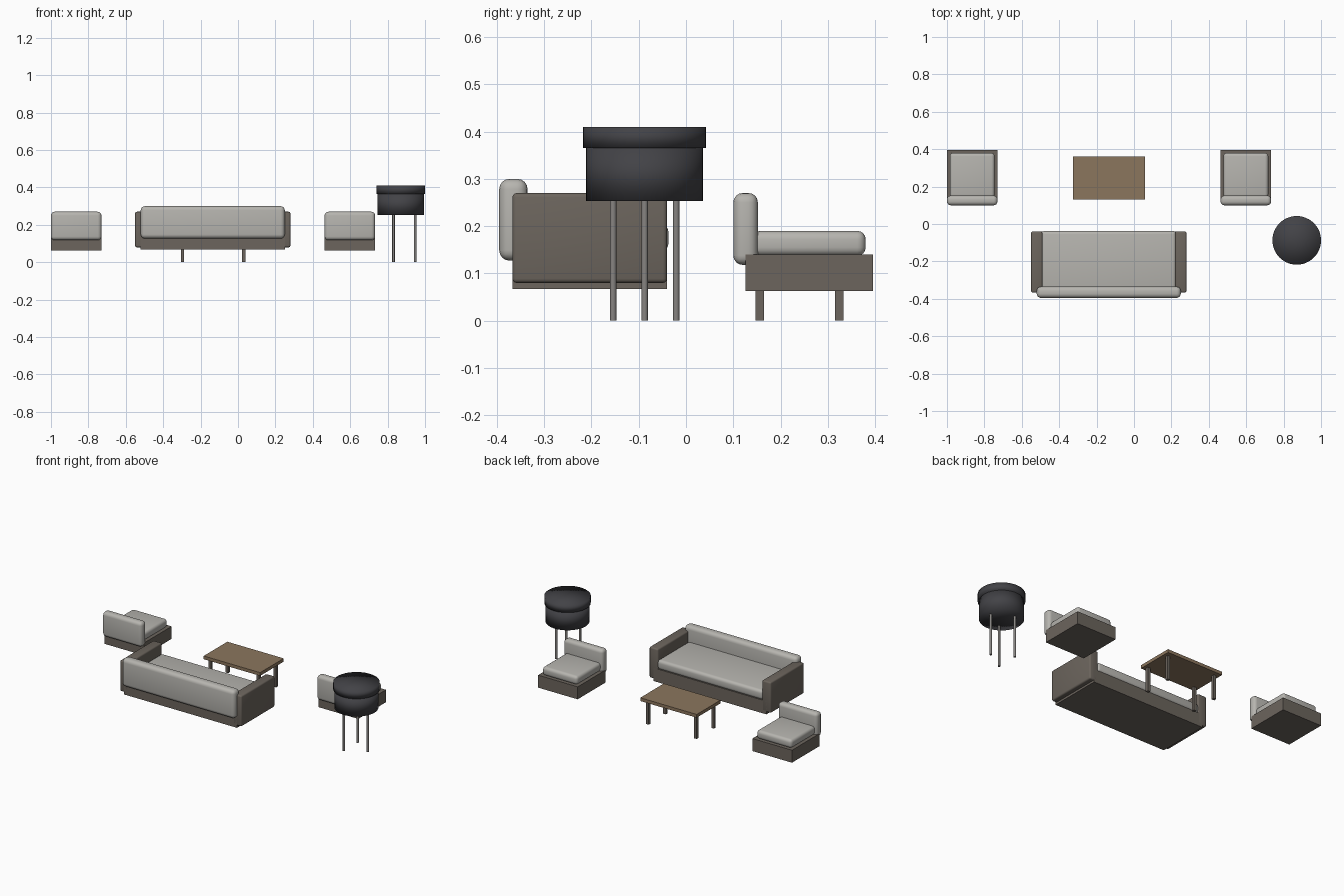
import bpy, math
from mathutils import Vector

cube = bpy.data.objects.get("Cube")
if cube:
    bpy.data.objects.remove(cube, do_unlink=True)


def material(name, rgb):
    m = bpy.data.materials.new(name)
    m.use_nodes = True
    m.diffuse_color = (*rgb, 1)
    m.node_tree.nodes["Principled BSDF"].inputs["Base Color"].default_value = (*rgb, 1)
    return m


fabric = material("light grey fabric", (0.47, 0.46, 0.43))
frame = material("taupe frame", (0.15, 0.13, 0.11))
wood = material("brown wood", (0.26, 0.18, 0.11))
black = material("charcoal", (0.055, 0.055, 0.062))
metal = material("grey metal", (0.24, 0.23, 0.22))


def box(name, x, y, z, mat, bevel=0, segments=4):
    """Box spanning the given (min, max) ranges, with optional rounded edges."""
    low, high = Vector((x[0], y[0], z[0])), Vector((x[1], y[1], z[1]))
    bpy.ops.mesh.primitive_cube_add(size=1, location=(low + high) / 2)
    ob = bpy.context.object
    ob.name = name
    ob.scale = high - low
    bpy.ops.object.transform_apply(location=False, rotation=False, scale=True)
    ob.data.materials.append(mat)
    if bevel:
        mod = ob.modifiers.new("Rounded edges", "BEVEL")
        mod.width = bevel
        mod.segments = segments
        bpy.ops.object.modifier_apply(modifier=mod.name)
        bpy.ops.object.shade_smooth_by_angle(angle=math.radians(35))
    return ob


def cylinder(name, x, y, z, radius, mat, sides=32, fill="NGON"):
    bpy.ops.mesh.primitive_cylinder_add(vertices=sides, radius=radius, depth=z[1] - z[0],
                                        end_fill_type=fill, location=(x, y, sum(z) / 2))
    ob = bpy.context.object
    ob.name = name
    ob.data.materials.append(mat)
    return ob


# Sofa
depth = (-0.367, -0.04)
box("sofa_base", (-0.52, 0.25), depth, (0.067, 0.148), frame)
for side, x in (("right", -0.55), ("left", 0.22)):
    box(f"sofa_{side}_arm", (x, x + 0.06), depth, (0.08, 0.27), frame, 0.009, 3)
box("sofa_seat_cushion", (-0.495, 0.225), (-0.35, -0.037), (0.146, 0.205), fabric, 0.018)
box("sofa_back_cushion", (-0.52, 0.25), (-0.395, -0.335), (0.127, 0.30), fabric, 0.022)

# Armchairs
for side, x in (("right", -1.0), ("left", 0.463)):
    box(f"{side}_chair_base", (x, x + 0.27), (0.126, 0.395), (0.063, 0.14), frame)
    box(f"{side}_chair_seat", (x + 0.015, x + 0.255), (0.14, 0.38), (0.137, 0.19), fabric, 0.018)
    box(f"{side}_chair_back", (x, x + 0.27), (0.10, 0.152), (0.118, 0.27), fabric, 0.02)

# Coffee table
box("table_top", (-0.325, 0.06), (0.13, 0.36), (0.147, 0.167), wood)
for i, x in enumerate((-0.297, 0.031)):
    for j, y in enumerate((0.156, 0.324)):
        box(f"table_leg_{i}{j}", (x - 0.009, x + 0.009), (y - 0.009, y + 0.009),
            (0, 0.148), frame)

# Round fire bowl on three thin legs
cx, cy = 0.87, -0.0875
for name, z, r in (("bowl_body", (0.253, 0.366), 0.1235), ("bowl_lid", (0.365, 0.41), 0.13)):
    cylinder(name, cx, cy, z, r, black, 48, "TRIFAN")
    bpy.ops.object.shade_smooth()
for i in range(3):
    a = math.tau * i / 3
    cylinder(f"bowl_leg_{i}", cx + 0.077 * math.cos(a), cy + 0.077 * math.sin(a),
             (0, 0.256), 0.007, metal, 16)
    bpy.ops.object.shade_smooth_by_angle(angle=math.radians(35))
